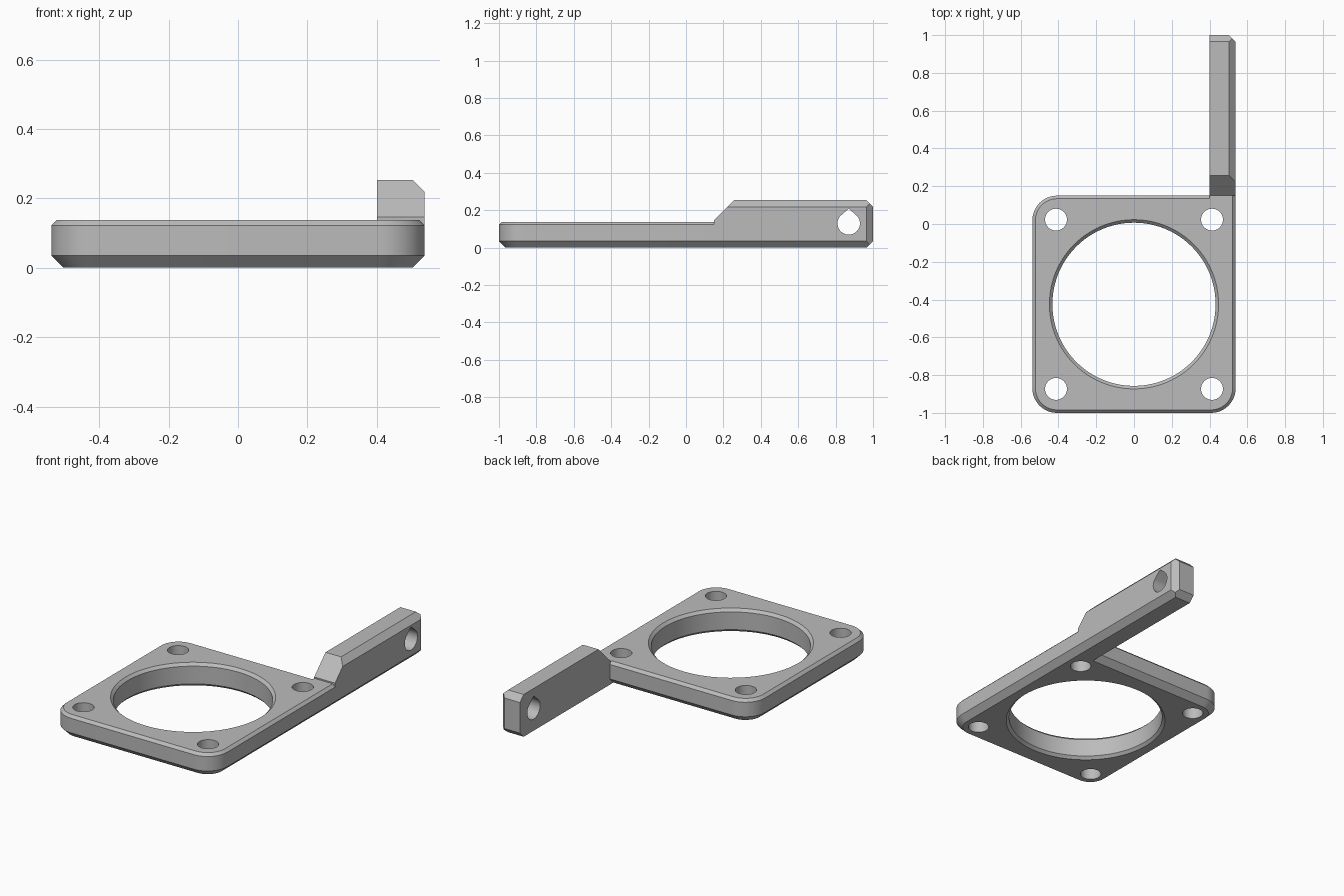
import bpy, bmesh
from math import pi, sin, cos, radians
from mathutils import Vector

cube = bpy.data.objects.get("Cube")
if cube:
    bpy.data.objects.remove(cube)

HALF_X, FRONT, BACK, TOP = 0.538, -1.0, 0.15, 0.138
ARM_X, ARM_TOP = 0.40, 0.253
CHAMFER, FINE, ROUND = 0.035, 0.016, 0.13
CENTRE_Y = (FRONT + BACK) / 2

grey = bpy.data.materials.new("grey plastic")
grey.use_nodes = True
grey.diffuse_color = (0.5, 0.5, 0.5, 1)
grey.node_tree.nodes["Principled BSDF"].inputs["Base Color"].default_value = (0.5, 0.5, 0.5, 1)


def make_object(name, bm):
    bmesh.ops.remove_doubles(bm, verts=bm.verts, dist=1e-5)
    bmesh.ops.recalc_face_normals(bm, faces=bm.faces)
    mesh = bpy.data.meshes.new(name)
    bm.to_mesh(mesh)
    bm.free()
    mesh.materials.append(grey)
    obj = bpy.data.objects.new(name, mesh)
    bpy.context.collection.objects.link(obj)
    return obj


def loft(name, rings):
    """Skin equal-length rings of points and cap both ends."""
    bm = bmesh.new()
    loops = [[bm.verts.new(p) for p in ring] for ring in rings]
    n = len(loops[0])
    for a, b in zip(loops, loops[1:]):
        for i in range(n):
            j = (i + 1) % n
            bm.faces.new((a[i], a[j], b[j], b[i]))
    bm.faces.new(loops[0])
    bm.faces.new(loops[-1])
    return make_object(name, bm)


def arc(x, y, r, start, end, steps):
    angles = [radians(start + (end - start) * i / steps) for i in range(steps + 1)]
    return [(x + r * cos(a), y + r * sin(a)) for a in angles]


def disc(x, y, r, z, n):
    return [(x + r * cos(2 * pi * i / n), y + r * sin(2 * pi * i / n), z) for i in range(n)]


def cut(obj, cutter):
    cutter.hide_render = True
    mod = obj.modifiers.new("cut", 'BOOLEAN')
    mod.operation = 'DIFFERENCE'
    mod.solver = 'EXACT'
    mod.object = cutter
    bpy.context.view_layer.objects.active = obj
    bpy.ops.object.modifier_apply(modifier=mod.name)
    bpy.data.objects.remove(cutter)


def smooth(obj):
    bpy.ops.object.select_all(action='DESELECT')
    obj.select_set(True)
    bpy.context.view_layer.objects.active = obj
    bpy.ops.object.shade_smooth_by_angle(angle=radians(25))


def plate_ring(inset, z):
    """Outline with three round corners and a square one where the arm joins."""
    x, y, r = HALF_X - ROUND, FRONT + ROUND, ROUND - inset
    pts = arc(-x, BACK - ROUND, r, 90, 180, 12)
    pts += arc(-x, y, r, 180, 270, 12)
    pts += arc(x, y, r, 270, 360, 12)
    pts += [(HALF_X - inset, BACK), (ARM_X, BACK), (ARM_X, BACK - inset)]
    return [(px, py, z) for px, py in pts]


# Mounting plate with chamfered rims
plate = loft("mounting_plate", [
    plate_ring(CHAMFER, 0), plate_ring(0, CHAMFER),
    plate_ring(0, TOP - FINE), plate_ring(FINE, TOP)])

# Large round opening, flared at both faces
bore, over = 0.432, 0.02
levels = [(bore + FINE + over, -over), (bore, FINE),
          (bore, TOP - FINE), (bore + FINE + over, TOP + over)]
cut(plate, loft("bore_cutter", [disc(0, CENTRE_Y, r, z, 96) for r, z in levels]))

# Four screw holes
for sx in (-1, 1):
    for sy in (-1, 1):
        cut(plate, loft("screw_cutter", [
            disc(sx * 0.413, CENTRE_Y + sy * 0.448, 0.058, z, 40) for z in (-0.1, 0.3)]))
smooth(plate)

# Arm with a sloped step up from the plate
side = [(BACK, 0), (1, 0), (1, ARM_TOP), (0.257, ARM_TOP), (BACK, 0.146)]
arm = loft("side_arm", [[(x, y, z) for y, z in side] for x in (ARM_X, HALF_X)])

# Chamfers on the outer side and the tip
bm = bmesh.new()
bm.from_mesh(arm.data)
low, high = (HALF_X, 1, 0), (HALF_X, 1, ARM_TOP)
for corner, normal in ((high, (1, 0, 1)), (low, (1, 0, -1)), (high, (0, 1, 1)),
                       (low, (0, 1, -1)), (low, (1, 1, 0))):
    n = Vector(normal)
    result = bmesh.ops.bisect_plane(
        bm, geom=bm.verts[:] + bm.edges[:] + bm.faces[:],
        plane_co=Vector(corner) - n * CHAMFER / 2, plane_no=n, clear_outer=True)
    rim = [e for e in result["geom_cut"] if isinstance(e, bmesh.types.BMEdge)]
    bmesh.ops.holes_fill(bm, edges=rim, sides=0)
bmesh.ops.recalc_face_normals(bm, faces=bm.faces)
bm.to_mesh(arm.data)
bm.free()

# Teardrop pivot hole through the arm tip
drop = arc(0.87, 0.129, 0.06, 140, 400, 36) + [(0.87, 0.208)]
cut(arm, loft("teardrop_cutter", [[(x, y, z) for y, z in drop] for x in (0.3, 0.7)]))
smooth(arm)
